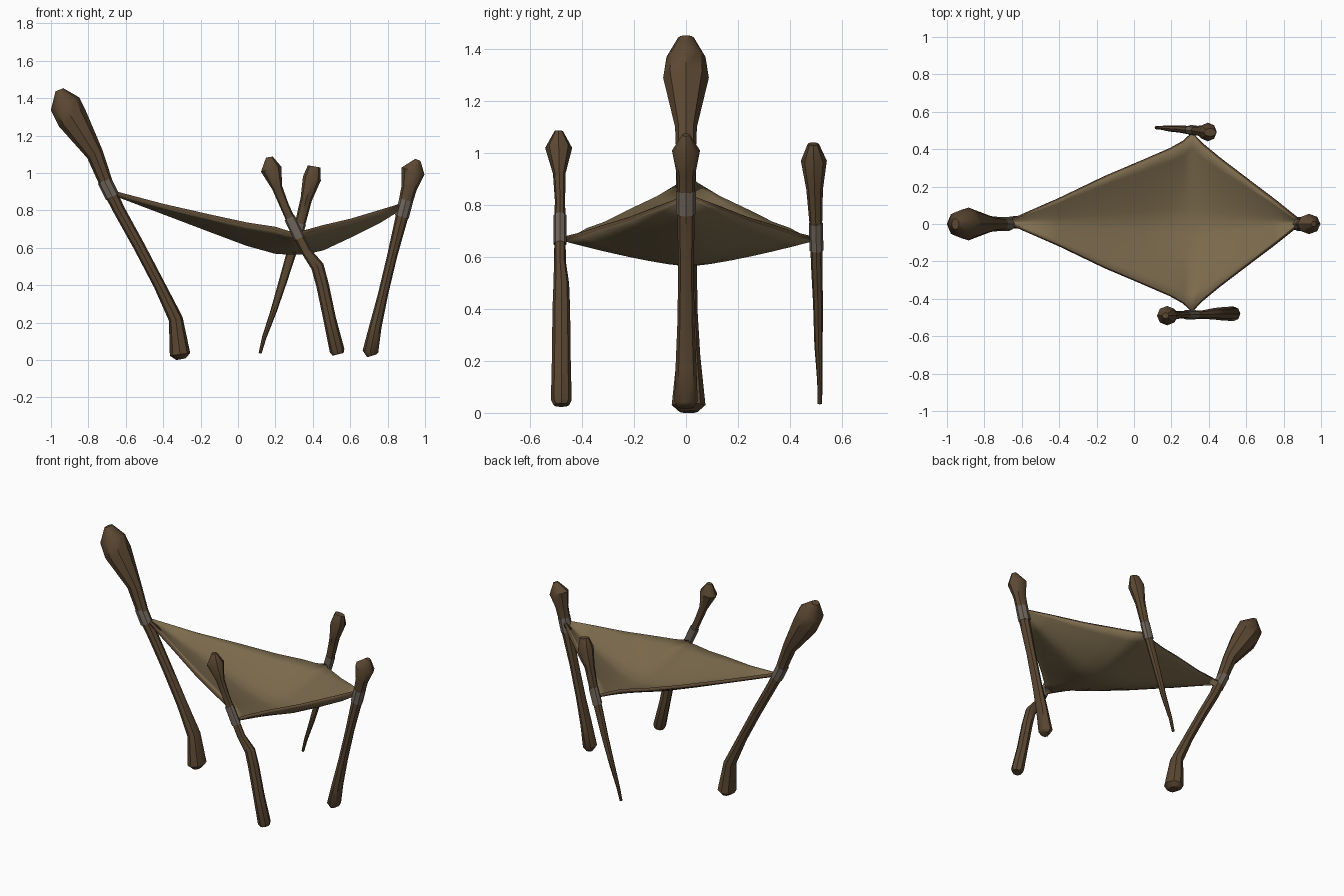
import bpy, bmesh, math
from mathutils import Vector


def material(name, rgb):
    m = bpy.data.materials.new(name)
    m.diffuse_color = (*rgb, 1)
    return m


WOOD = material("dark_wood", (0.105, 0.064, 0.032))
CLOTH = material("tan_cloth", (0.205, 0.150, 0.076))
WRAP = material("grey_binding", (0.155, 0.128, 0.100))


def finish(bm, name, mats, angle=40):
    me = bpy.data.meshes.new(name)
    bm.to_mesh(me)
    bm.free()
    ob = bpy.data.objects.new(name, me)
    bpy.context.collection.objects.link(ob)
    for m in mats:
        me.materials.append(m)
    bpy.ops.object.select_all(action='DESELECT')
    ob.select_set(True)
    bpy.context.view_layer.objects.active = ob
    bpy.ops.object.shade_smooth_by_angle(angle=math.radians(angle))
    return ob


def tube(name, path, mat, sides=8):
    """Loft rings (x, y, z, half width in x, half width in y) along a path."""
    bm = bmesh.new()
    pts = [Vector(p[:3]) for p in path]
    rings = []
    for i, p in enumerate(path):
        tan = (pts[min(i + 1, len(pts) - 1)] - pts[max(i - 1, 0)]).normalized()
        ey = Vector((0, 1, 0))
        ex = ey.cross(tan).normalized()
        rings.append([bm.verts.new(pts[i] + ex * p[3] * math.cos(a) + ey * p[4] * math.sin(a))
                      for a in (2 * math.pi * k / sides for k in range(sides))])
    for a, b in zip(rings, rings[1:]):
        for k in range(sides):
            n = (k + 1) % sides
            bm.faces.new((a[k], a[n], b[n], b[k]))
    bm.faces.new(rings[0][::-1])
    bm.faces.new(rings[-1])
    bmesh.ops.recalc_face_normals(bm, faces=bm.faces)
    return finish(bm, name, [mat])


# Four club-shaped posts, listed from foot to knob
tube("left_post", [
    (-.305, .01, .004, .025, .035), (-.31, .01, .03, .055, .065), (-.333, .01, .22, .038, .045),
    (-.42, .01, .40, .031, .034), (-.53, .01, .61, .031, .032), (-.635, .01, .80, .032, .033),
    (-.695, 0, .92, .035, .035), (-.765, 0, 1.10, .046, .042), (-.885, 0, 1.29, .083, .088),
    (-.925, 0, 1.37, .083, .075), (-.955, 0, 1.445, .022, .03)], WOOD)
tube("right_post", [
    (.715, 0, .022, .025, .03), (.708, 0, .045, .042, .045), (.735, 0, .18, .033, .04),
    (.775, 0, .35, .027, .033), (.825, 0, .56, .027, .03), (.885, 0, .80, .035, .034),
    (.915, 0, .92, .042, .036), (.936, 0, 1.01, .064, .054), (.962, 0, 1.07, .015, .015)], WOOD)
tube("front_post", [
    (.535, -.48, .03, .03, .03), (.53, -.48, .05, .04, .04), (.49, -.48, .22, .034, .036),
    (.452, -.48, .40, .034, .034), (.425, -.48, .50, .035, .03), (.365, -.485, .58, .026, .023),
    (.305, -.485, .70, .026, .021), (.25, -.485, .82, .024, .02), (.21, -.488, .92, .028, .024),
    (.177, -.49, 1.02, .056, .052), (.168, -.49, 1.085, .018, .016)], WOOD)
tube("back_post", [
    (.118, .515, .035, .008, .009), (.14, .515, .12, .012, .01), (.19, .51, .26, .017, .016),
    (.24, .508, .42, .022, .019), (.285, .503, .57, .026, .022), (.33, .5, .72, .028, .024),
    (.365, .495, .86, .031, .032), (.395, .492, .97, .049, .05), (.407, .49, 1.035, .034, .022)], WOOD)

# Cord bindings where the cloth corners meet the posts
for name, low, high, rx, ry in [
        ("left", (-.671, 0, .872), (-.715, 0, .96), .039, .038),
        ("right", (.876, 0, .765), (.899, 0, .855), .038, .038),
        ("front", (.328, -.485, .65), (.276, -.485, .76), .030, .025),
        ("back", (.301, .502, .625), (.333, .5, .73), .031, .027)]:
    tube(name + "_binding", [(*low, rx, ry), (*high, rx, ry)], WRAP)

# Sagging cloth: stations of x, half width, keel height, edge height
stations = [
    (-.665, .004, .90, .905), (-.40, .12, .80, .835), (-.15, .24, .705, .778),
    (.05, .325, .63, .735), (.20, .39, .588, .712), (.27, .43, .583, .69),
    (.31, .475, .583, .68), (.36, .415, .585, .695), (.45, .34, .605, .72),
    (.60, .225, .675, .755), (.75, .11, .75, .80), (.875, .008, .828, .838)]
bm = bmesh.new()
N = 12
rows = []
for x, w, keel, edge in stations:
    row = []
    for j in range(N + 1):
        t = 2 * j / N - 1
        row.append(bm.verts.new((x, .01 + t * w, keel + (edge - keel) * abs(t) ** 1.3)))
    rows.append(row)
for a, b in zip(rows, rows[1:]):
    for j in range(N):
        bm.faces.new((a[j], b[j], b[j + 1], a[j + 1]))
cloth = finish(bm, "cloth_sling", [CLOTH, WOOD], 60)
# Dark hem around the rim
solid = cloth.modifiers.new("thickness", 'SOLIDIFY')
solid.thickness = .02
solid.offset = -1
solid.material_offset_rim = 1
